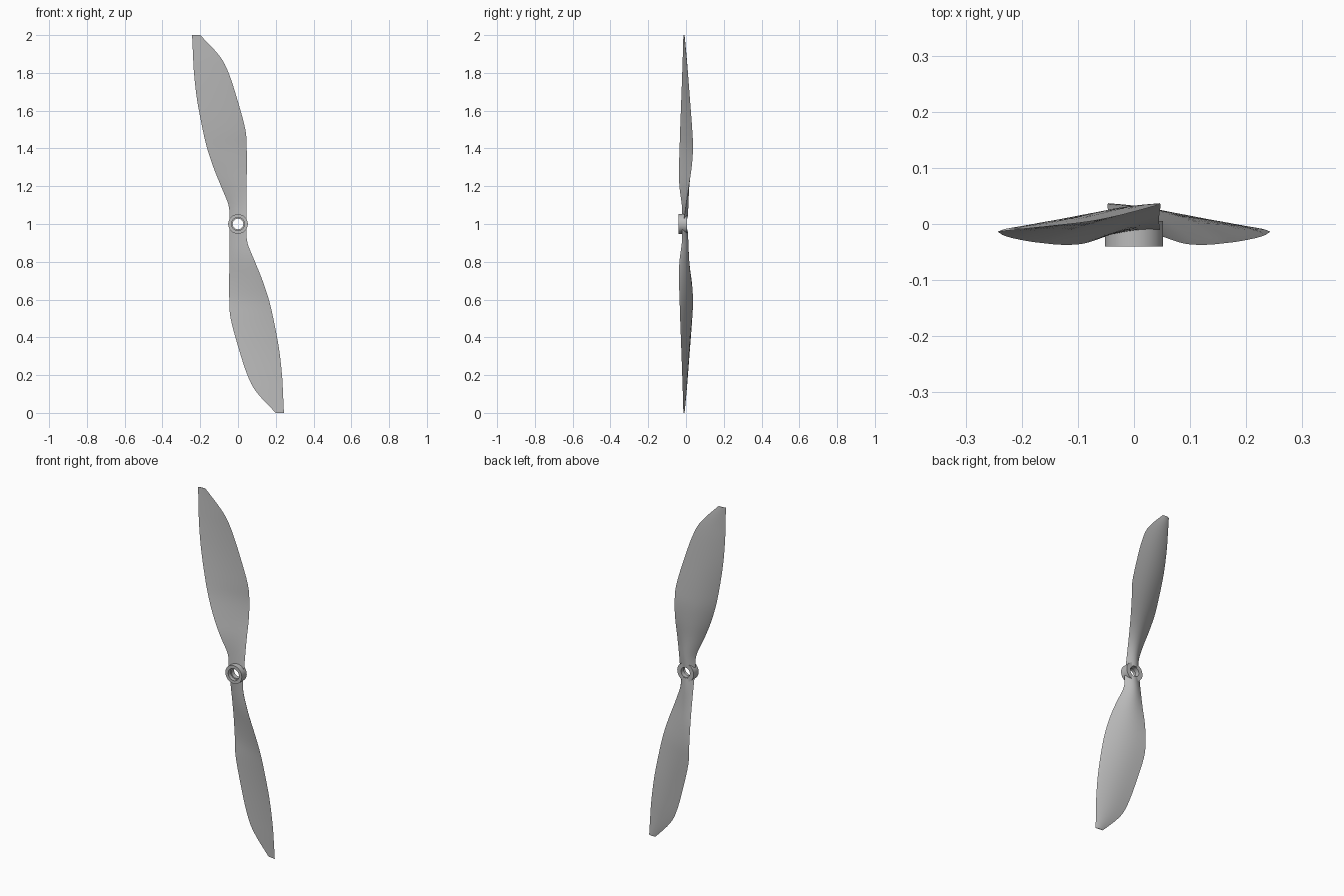
import bpy
import math

cube = bpy.data.objects.get("Cube")
if cube:
    bpy.data.objects.remove(cube, do_unlink=True)

# One plain grey for the whole propeller
grey = bpy.data.materials.new("plain_grey")
grey.use_nodes = True
colour = (0.5, 0.5, 0.5, 1)
grey.diffuse_color = colour
grey.node_tree.nodes["Principled BSDF"].inputs["Base Color"].default_value = colour

AXIS_HEIGHT = 1.0


def make_object(name, verts, faces, sharp_angle):
    """Create a grey object whose local origin lies on the spin axis."""
    mesh = bpy.data.meshes.new(name)
    mesh.from_pydata(verts, [], faces)
    mesh.materials.append(grey)
    obj = bpy.data.objects.new(name, mesh)
    bpy.context.collection.objects.link(obj)
    obj.location.z = AXIS_HEIGHT
    bpy.ops.object.select_all(action="DESELECT")
    obj.select_set(True)
    bpy.context.view_layer.objects.active = obj
    bpy.ops.object.mode_set(mode="EDIT")
    bpy.ops.mesh.select_all(action="SELECT")
    bpy.ops.mesh.normals_make_consistent(inside=False)
    bpy.ops.object.mode_set(mode="OBJECT")
    bpy.ops.object.shade_smooth_by_angle(angle=math.radians(sharp_angle))
    return obj


def smooth_stations(keys, steps):
    """Refine the stations along the span with a Catmull-Rom spline."""
    result = []
    for i in range(len(keys) - 1):
        a, b, c, d = (keys[min(max(i + k, 0), len(keys) - 1)] for k in (-1, 0, 1, 2))
        for s in range(steps):
            t = s / steps
            result.append([
                q + t * ((r - p) + t * ((2 * p - 5 * q + 4 * r - u)
                                        + t * (3 * (q - r) + u - p))) / 2
                for p, q, r, u in zip(a, b, c, d)])
    return result + [keys[-1]]


# Blade stations: radius, left edge x and y, right edge x and y, thickness
STATIONS = [
    (.03, -.046, -.02, .046, -.01, .024),
    (.1, -.05, -.022, .045, 0, .024),
    (.2, -.09, -.035, .045, .015, .024),
    (.3, -.13, -.037, .047, .03, .022),
    (.4, -.163, -.034, .046, .037, .02),
    (.5, -.187, -.031, .039, .033, .019),
    (.66, -.217, -.025, -.004, .021, .015),
    (.8, -.233, -.02, -.05, .01, .012),
    (.89, -.238, -.017, -.098, .002, .009),
    (1, -.243, -.014, -.2, -.009, .004),
]
CHORD_STEPS = 12


def blade_section(radius, xl, yl, xr, yr, thick):
    """Airfoil loop with a nearly flat front and a domed back."""
    back, front = [], []
    for i in range(CHORD_STEPS + 1):
        t = (1 - math.cos(math.pi * i / CHORD_STEPS)) / 2
        x, y = xl + (xr - xl) * t, yl + (yr - yl) * t
        dome = math.sin(math.pi * t ** 0.85)
        back.append((x, y + thick * dome, radius))
        front.append((x, y + thick * 0.1 * dome, radius))
    return back + front[-2:0:-1]


def make_blade(name, turn):
    loops = [blade_section(*s) for s in smooth_stations(STATIONS, 4)]
    n = len(loops[0])
    verts = [v for loop in loops for v in loop]
    faces = [(r * n + i, r * n + (i + 1) % n, (r + 1) * n + (i + 1) % n, (r + 1) * n + i)
             for r in range(len(loops) - 1) for i in range(n)]
    faces += [tuple(range(n)), tuple(range(len(verts) - n, len(verts)))]
    blade = make_object(name, verts, faces, 50)
    blade.rotation_euler.y = turn
    return blade


make_blade("upper_blade", 0)
make_blade("lower_blade", math.pi)

# Hub: a turned ring with a stepped bore through it, axis along y
HUB_PROFILE = [(.052, -.04), (.052, .005), (.028, .005), (.028, -.02), (.034, -.02), (.034, -.04)]
SIDES = 48
m = len(HUB_PROFILE)
ring = [(r * math.cos(a), y, r * math.sin(a))
        for a in (math.tau * k / SIDES for k in range(SIDES)) for r, y in HUB_PROFILE]
quads = [(k * m + i, k * m + (i + 1) % m,
          (k + 1) % SIDES * m + (i + 1) % m, (k + 1) % SIDES * m + i)
         for k in range(SIDES) for i in range(m)]
make_object("hub", ring, quads, 30)
